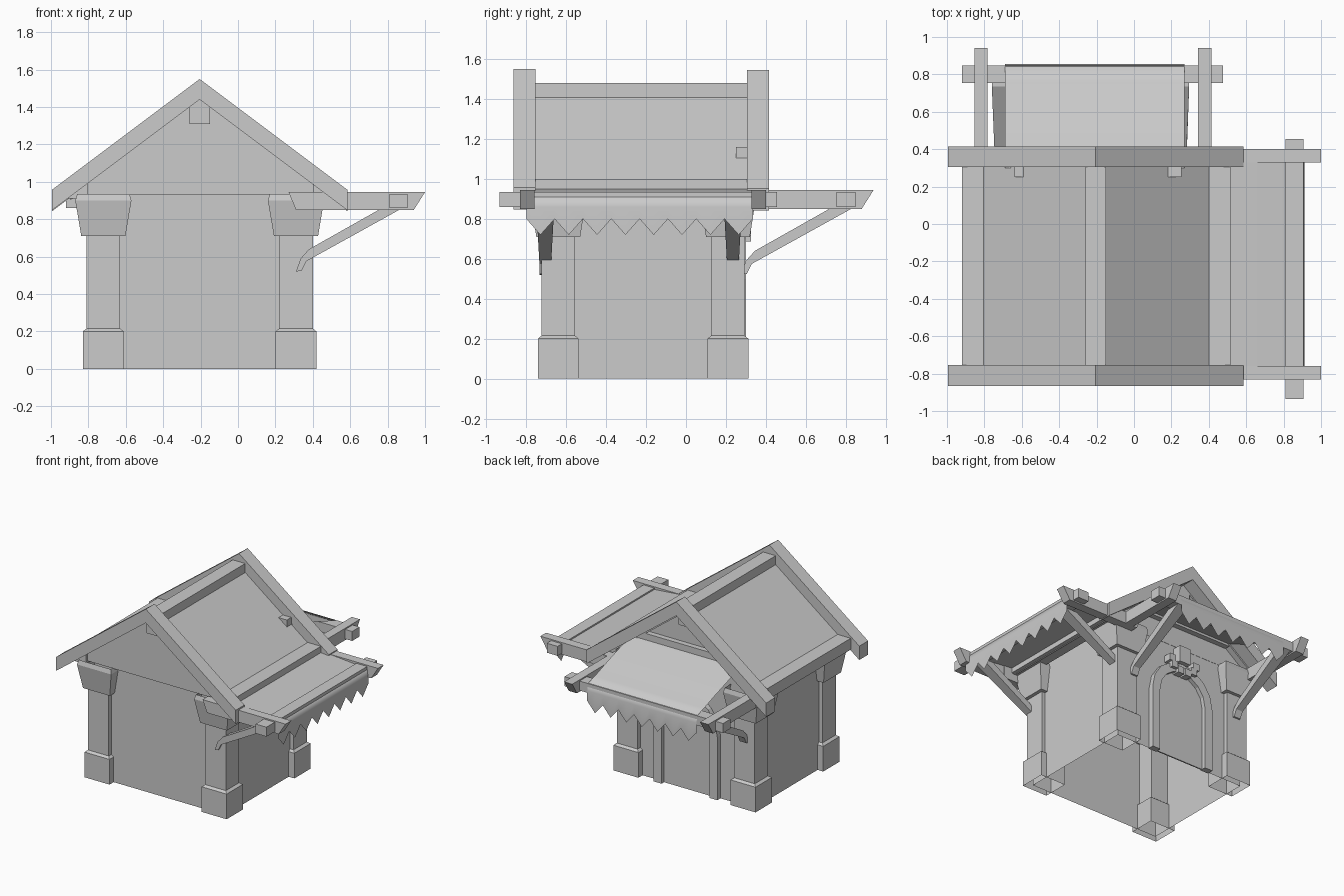
import bpy, bmesh, math
from mathutils import Vector

cube = bpy.data.objects.get("Cube")
if cube:
    bpy.data.objects.remove(cube, do_unlink=True)

grey = bpy.data.materials.new("plain_grey")
grey.use_nodes = True
grey.diffuse_color = (0.6, 0.6, 0.6, 1)
grey.node_tree.nodes["Principled BSDF"].inputs["Base Color"].default_value = (0.6, 0.6, 0.6, 1)

CX = -0.205          # middle of the house in x
RIDGE = 1.55         # top of the gable boards
SLOPE = 0.75


def finish(name, bm, fix_normals=True):
    if fix_normals:
        bmesh.ops.recalc_face_normals(bm, faces=bm.faces)
    mesh = bpy.data.meshes.new(name)
    bm.to_mesh(mesh)
    bm.free()
    mesh.materials.append(grey)
    ob = bpy.data.objects.new(name, mesh)
    bpy.context.collection.objects.link(ob)
    return ob


def place(axis, u, v, t):
    """Profile point (u, v) at depth t along the axis."""
    return Vector((t, u, v)) if axis == "x" else Vector((u, t, v))


def prism(name, axis, pts, a, b):
    bm = bmesh.new()
    lo = [bm.verts.new(place(axis, u, v, a)) for u, v in pts]
    hi = [bm.verts.new(place(axis, u, v, b)) for u, v in pts]
    bm.faces.new(lo)
    bm.faces.new(hi[::-1])
    for i in range(len(pts)):
        j = (i + 1) % len(pts)
        bm.faces.new((lo[i], lo[j], hi[j], hi[i]))
    return finish(name, bm)


def box(name, x0, x1, y0, y1, z0, z1):
    return prism(name, "y", [(x0, z0), (x1, z0), (x1, z1), (x0, z1)], y0, y1)


def square_shell(name, x, y, rings, ratio):
    """Open-ended square loft from (height, half width) rings; ratio scales y."""
    bm = bmesh.new()
    loops = [[bm.verts.new((x + sx * h, y + sy * h * ratio, z))
              for sx, sy in ((-1, -1), (1, -1), (1, 1), (-1, 1))] for z, h in rings]
    for low, top in zip(loops, loops[1:]):
        for i in range(4):
            j = (i + 1) % 4
            bm.faces.new((low[i], low[j], top[j], top[i]))
    bm.normal_update()
    finish(name, bm, False)


# Walls, open below, and the two gables
square_shell("walls", CX, -0.215, [(0, 0.575), (0.94, 0.575)], 0.826)
for end, y0, y1 in (("front", -0.74, -0.69), ("back", 0.24, 0.262)):
    prism(f"{end}_gable", "y", [(CX - 0.68, 0.93), (CX + 0.68, 0.93), (CX, 1.44)], y0, y1)

# Corner pillars
PILLAR = [(0, 0.11), (0.2, 0.11), (0.215, 0.09), (0.71, 0.09),
          (0.71, 0.118), (0.9, 0.15), (0.935, 0.14)]
for side, x in (("left", 0.31), ("right", -0.72)):
    for end, y in (("front", -0.64), ("back", 0.21)):
        square_shell(f"{end}_{side}_pillar", x, y, PILLAR, 0.93)


# Roof: gable boards, panels, ridge and eave beams
def chevron(reach, top, thick):
    drop = reach * SLOPE
    return [(CX - reach, top - drop), (CX, top), (CX + reach, top - drop),
            (CX + reach, top - drop - thick), (CX, top - thick),
            (CX - reach, top - drop - thick)]


prism("front_gable_board", "y", chevron(0.79, RIDGE, 0.11), -0.865, -0.755)
prism("back_gable_board", "y", chevron(0.79, RIDGE - 0.005, 0.11), 0.305, 0.415)
prism("roof_panels", "y", chevron(0.69, RIDGE - 0.1, 0.03), -0.738, 0.31)
prism("front_roof_edge", "y", chevron(0.69, RIDGE - 0.1, 0.01), -0.76, -0.738)
box("ridge_beam", CX - 0.055, CX + 0.055, -0.775, 0.31, 1.31, 1.48)
for side, x in (("left", 0.40), ("right", -0.92)):
    box(f"{side}_eave_beam", x, x + 0.115, -0.76, 0.31, 0.91, 1.0)
box("back_crossbeam", -0.64, 0.255, 0.25, 0.305, 1.09, 1.16)


# Awning frames; u runs outwards from the wall
def rail(name, axis, end, t):
    prism(name, axis, [(0.27, 0.945), (end, 0.945), (end - 0.06, 0.85), (0.31, 0.85)],
          t - 0.036, t + 0.036)


def brace(name, axis, t, shift):
    pts = [(0.77, 0.86), (0.88, 0.86), (0.365, 0.575), (0.34, 0.525),
           (0.31, 0.52), (0.335, 0.59), (0.38, 0.64)]
    ob = prism(name, axis, [(u + shift, v) for u, v in pts], t - 0.045, t + 0.045)
    k = 0 if axis == "x" else 1
    for vert in ob.data.vertices:       # narrower foot
        if vert.co.z < 0.7:
            vert.co[k] = t + (vert.co[k] - t) * 0.65


for i, y in enumerate((-0.795, 0.365)):
    rail(f"side_awning_rail_{i}", "y", 1.0, y)
for i, x in enumerate((-0.818, 0.378)):
    rail(f"back_awning_rail_{i}", "x", 0.94, x)
for i, y in enumerate((-0.705, 0.235)):
    brace(f"side_awning_brace_{i}", "y", y, 0)
for i, x in enumerate((-0.715, 0.25)):
    brace(f"back_awning_brace_{i}", "x", x, -0.035)
box("side_awning_bar", 0.81, 0.905, -0.935, 0.455, 0.86, 0.935)
box("back_awning_bar", -0.92, 0.475, 0.755, 0.848, 0.86, 0.935)


# Awning cloth: thin sheet with a zigzag hem
def cloth(name, axis, profile, a, b, teeth):
    bm = bmesh.new()
    cols = []
    for c in range(2 * teeth + 1):
        t = a + (b - a) * c / (2 * teeth)
        hem = (profile[-1][0], 0.72 if c % 2 else 0.80)
        cols.append([bm.verts.new(place(axis, u, v, t)) for u, v in profile + [hem]])
    for p, q in zip(cols, cols[1:]):
        for r in range(len(p) - 1):
            bm.faces.new((p[r], p[r + 1], q[r + 1], q[r]))
    bm.normal_update()
    if sum(f.normal.z for f in bm.faces) < 0:
        bmesh.ops.reverse_faces(bm, faces=bm.faces)
    for f in bm.faces:
        f.smooth = True
    finish(name, bm, False)


cloth("side_awning_cloth", "y",
      [(0.45, 0.955), (0.79, 0.926), (0.907, 0.91), (0.912, 0.86)], -0.80, 0.335, 8)
cloth("back_awning_cloth", "x",
      [(0.3, 1.11), (0.45, 1.065), (0.62, 1.01), (0.76, 0.96), (0.84, 0.938), (0.855, 0.88)],
      -0.69, 0.27, 7)


# Arched doorway on the back
def arch(r, spring=0.5, steps=8):
    arc = [(CX + r * math.cos(math.pi * i / steps),
            spring + r * math.sin(math.pi * i / steps)) for i in range(steps + 1)]
    return [(CX + r, 0)] + arc + [(CX - r, 0)]


prism("door_frame", "y", arch(0.28) + arch(0.21)[::-1], 0.25, 0.30)
prism("door", "y", arch(0.215), 0.258, 0.268)

# Keystone block with a half ring of small cubes below it
box("keystone", CX - 0.05, CX + 0.05, 0.25, 0.33, 0.78, 0.91)
for i in range(6):
    ang = math.pi * (1 + i / 5)
    x, z = CX + 0.11 * math.cos(ang), 0.79 + 0.08 * math.sin(ang)
    box(f"garland_{i}", x - 0.027, x + 0.027, 0.26, 0.325, z - 0.027, z + 0.027)
